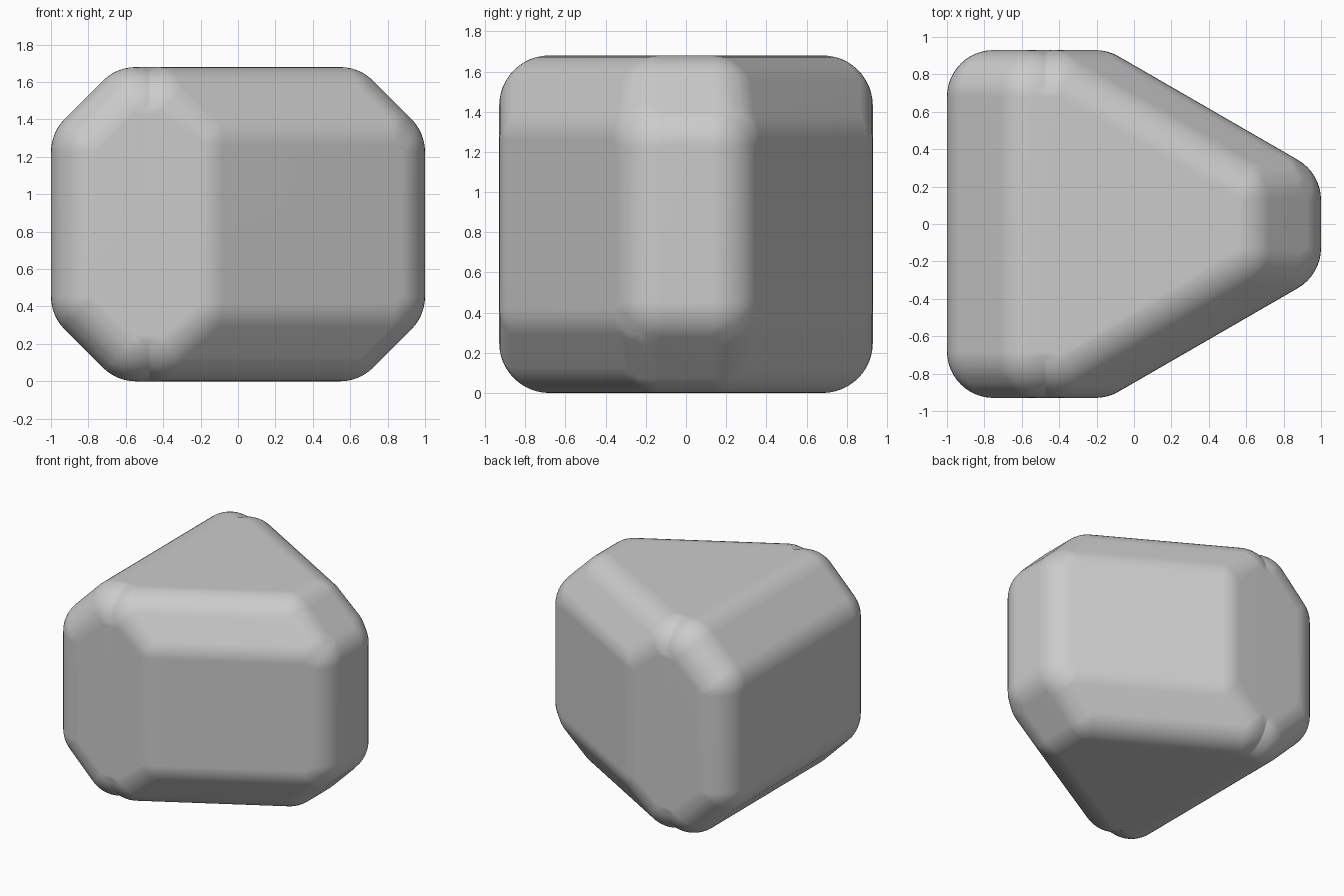
import bpy, bmesh, math
from mathutils import Matrix, Vector

if "Cube" in bpy.data.objects:
    bpy.data.objects.remove(bpy.data.objects["Cube"], do_unlink=True)

R = 0.25                      # rounding radius
MID = 0.84                    # half height
TOP = MID - R                 # half height of the inner core
CORNER_Y = 0.68
S60 = math.sqrt(3) / 2

# Plain grey material
grey = bpy.data.materials.new("plain grey")
grey.use_nodes = True
colour = (0.6, 0.6, 0.6, 1)
grey.diffuse_color = colour
grey.node_tree.nodes["Principled BSDF"].inputs["Base Color"].default_value = colour


def core_outline(z):
    """Half outline of the chamfered triangular core at height z from the middle."""
    x = min(0.75, 1.136 - z)                 # square chamfers at both ends
    d = min(0.485, (0.6315 - z / 2) / S60)   # steeper chamfers on the slanted sides
    return [(-x, CORNER_Y),
            ((d - CORNER_Y * S60) * 2, CORNER_Y),
            (x, (d - x / 2) / S60)]


# Rounded body: hull of equal balls on the core corners
bm = bmesh.new()
for z in (0.386, 0.423, TOP):
    for x, y in core_outline(z):
        for sy in (-1, 1):
            for sz in (-1, 1):
                bmesh.ops.create_uvsphere(
                    bm, u_segments=48, v_segments=24, radius=R,
                    matrix=Matrix.Translation((x, sy * y, sz * z)))
skin = bmesh.new()
for v in bm.verts:
    skin.verts.new(v.co)
bm.free()
bmesh.ops.remove_doubles(skin, verts=skin.verts, dist=0.0005)
bmesh.ops.convex_hull(skin, input=skin.verts)
bmesh.ops.delete(skin, geom=[v for v in skin.verts if not v.link_faces], context='VERTS')
bmesh.ops.dissolve_limit(skin, angle_limit=math.radians(0.6),
                         verts=skin.verts, edges=skin.edges)

# Small creases between the paired balls at the wide corners
outline = core_outline(TOP)
xa, xb = outline[0][0], outline[1][0]
xm, half = (xa + xb) / 2, (xb - xa) / 2
for step in (-0.5, 0, 0.5):
    x = xm + step * half
    bmesh.ops.bisect_plane(skin, geom=skin.verts[:] + skin.edges[:] + skin.faces[:],
                           dist=0.0001, plane_co=(x, 0, 0), plane_no=(1, 0, 0))
for v in skin.verts:
    away = half - abs(v.co.x - xm)
    dy, dz = abs(v.co.y) - CORNER_Y, abs(v.co.z) - TOP
    if away > 0.005 and dy > 0.01 and dz > 0.01:
        k = math.sqrt(R * R - away * away) / math.hypot(dy, dz)
        v.co.y = math.copysign(CORNER_Y + dy * k, v.co.y)
        v.co.z = math.copysign(TOP + dz * k, v.co.z)

bmesh.ops.translate(skin, verts=skin.verts, vec=Vector((0, 0, MID)))
bmesh.ops.recalc_face_normals(skin, faces=skin.faces)
mesh = bpy.data.meshes.new("rounded_wedge_body")
skin.to_mesh(mesh)
skin.free()
mesh.materials.append(grey)

body = bpy.data.objects.new("rounded_wedge_body", mesh)
bpy.context.collection.objects.link(body)
bpy.ops.object.select_all(action='DESELECT')
body.select_set(True)
bpy.context.view_layer.objects.active = body
bpy.ops.object.shade_smooth_by_angle(angle=math.radians(25))

# Keep the broad faces flat in shading
weighted = body.modifiers.new("flat_faces", 'WEIGHTED_NORMAL')
weighted.keep_sharp = True
